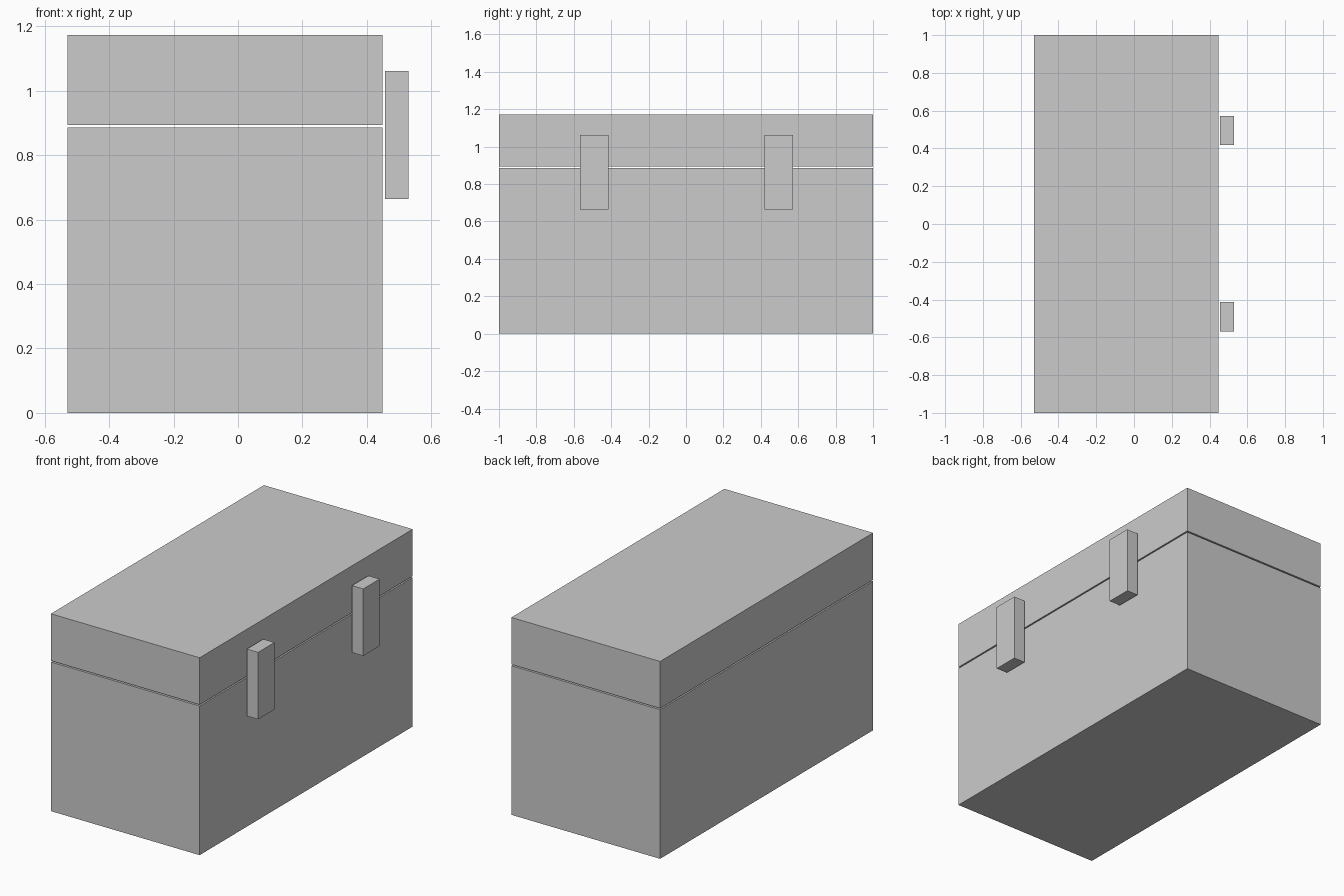
import bpy

if "Cube" in bpy.data.objects:
    bpy.data.objects.remove(bpy.data.objects["Cube"])


def box(name, x, y, z):
    """Add a box spanning the given (min, max) ranges."""
    spans = (x, y, z)
    bpy.ops.mesh.primitive_cube_add(size=1, location=[(a + b) / 2 for a, b in spans])
    obj = bpy.context.object
    obj.name = name
    obj.scale = [b - a for a, b in spans]
    bpy.ops.object.transform_apply(location=False, rotation=False, scale=True)
    return obj


# Chest body and lid, separated by a thin gap
CASE_X = (-0.53, 0.448)
box("chest_body", CASE_X, (-1, 1), (0, 0.886))
box("chest_lid", CASE_X, (-1, 1), (0.894, 1.173))

# Two latches floating just off the right side, across the gap
for name, y in (("front_latch", -0.491), ("back_latch", 0.496)):
    box(name, (0.456, 0.53), (y - 0.077, y + 0.077), (0.664, 1.062))
